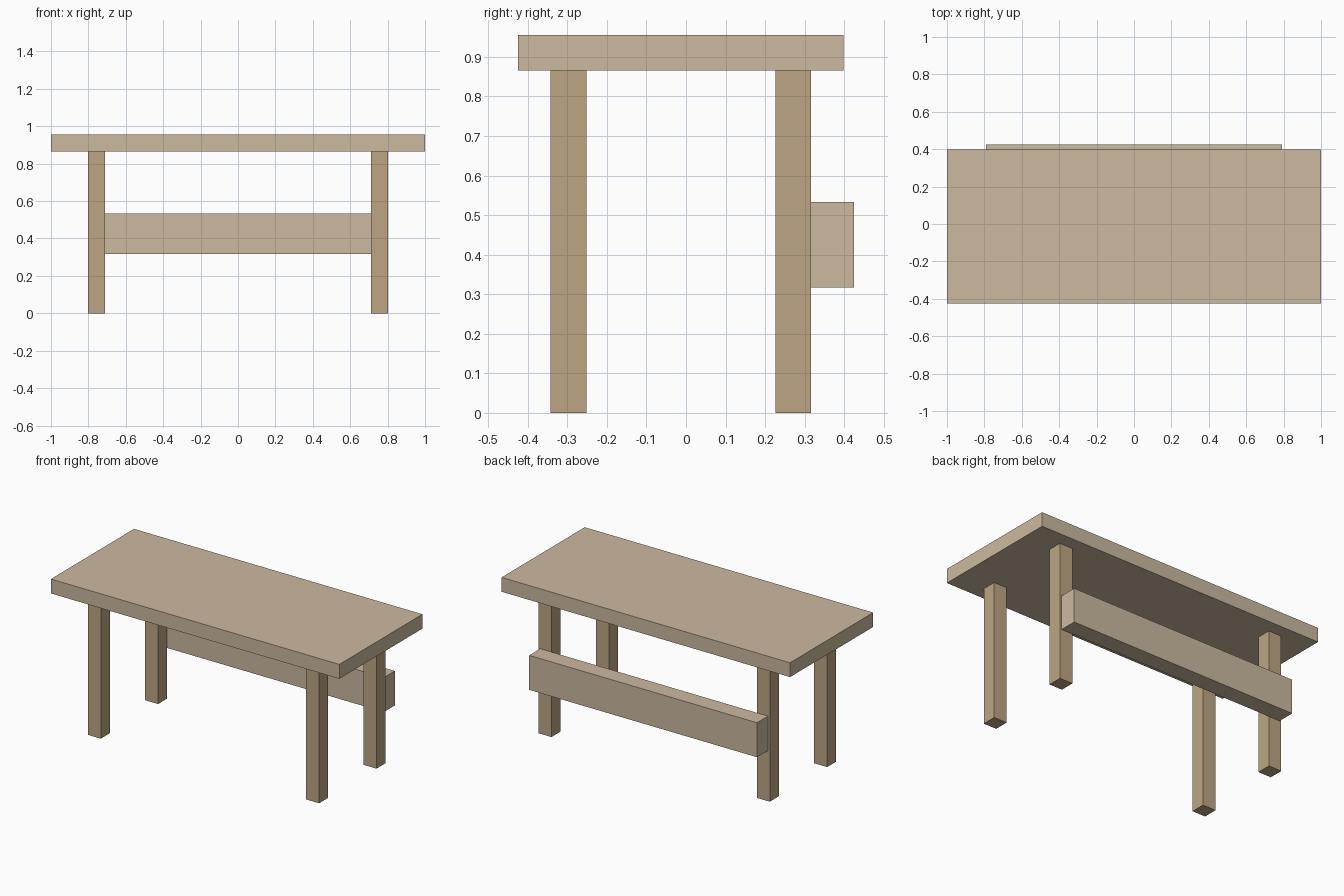
import bpy
import bmesh
from mathutils import Vector

if "Cube" in bpy.data.objects:
    bpy.data.objects.remove(bpy.data.objects["Cube"])


def material(name, color):
    mat = bpy.data.materials.new(name)
    mat.diffuse_color = (*color, 1.0)
    mat.use_nodes = True
    mat.node_tree.nodes["Principled BSDF"].inputs["Base Color"].default_value = mat.diffuse_color
    return mat


def box(name, low, high, mat):
    """Axis-aligned box between two corners, with its origin at its centre."""
    low, high = Vector(low), Vector(high)
    bm = bmesh.new()
    bmesh.ops.create_cube(bm, size=1.0)
    bmesh.ops.scale(bm, vec=high - low, verts=bm.verts)
    mesh = bpy.data.meshes.new(name)
    bm.to_mesh(mesh)
    bm.free()
    mesh.materials.append(mat)
    obj = bpy.data.objects.new(name, mesh)
    obj.location = (low + high) / 2
    bpy.context.collection.objects.link(obj)
    return obj


light_wood = material("light_wood", (0.60, 0.49, 0.35))
leg_wood = material("leg_wood", (0.51, 0.38, 0.23))

TOP_UNDERSIDE = 0.865
LEG = 0.09

# Table top
box("table_top", (-1, -0.425, TOP_UNDERSIDE), (1, 0.398, 0.955), light_wood)

# Four square legs
for side, x in (("left", -0.802), ("right", 0.802 - LEG)):
    for end, y in (("front", -0.342), ("back", 0.226)):
        box(f"{end}_{side}_leg", (x, y, 0), (x + LEG, y + LEG, TOP_UNDERSIDE), leg_wood)

# Thick rail fixed behind the back legs
box("back_rail", (-0.79, 0.316, 0.317), (0.79, 0.425, 0.533), light_wood)
